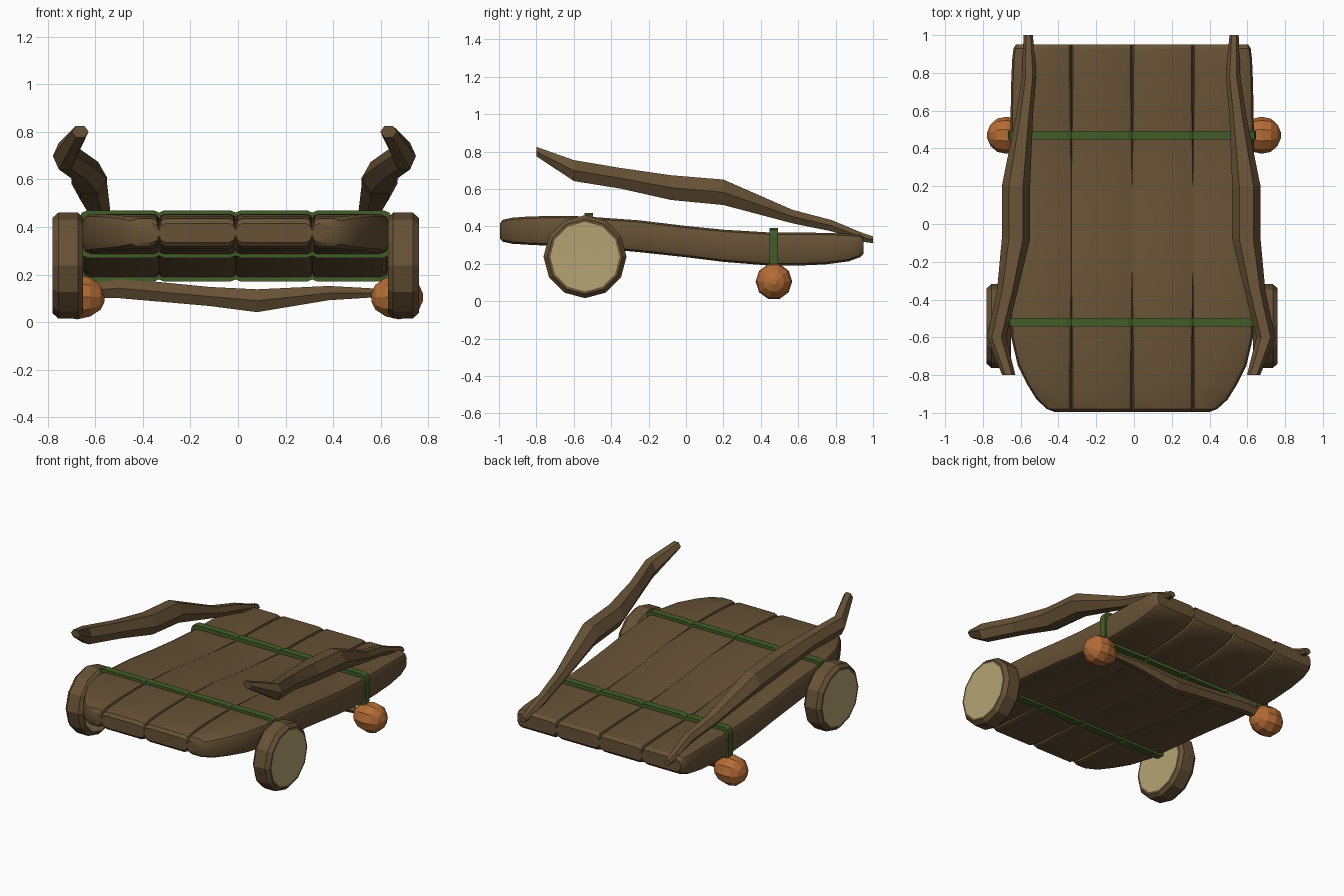
import bpy, bmesh, math

if "Cube" in bpy.data.objects:
    bpy.data.objects.remove(bpy.data.objects["Cube"])


def material(name, rgb):
    m = bpy.data.materials.new(name)
    m.diffuse_color = (*rgb, 1)
    m.use_nodes = True
    m.node_tree.nodes["Principled BSDF"].inputs["Base Color"].default_value = m.diffuse_color
    return m


BROWN = material("bark brown", (0.135, 0.083, 0.036))
BEIGE = material("cut wood beige", (0.46, 0.37, 0.17))
GREEN = material("vine green", (0.053, 0.11, 0.02))
ORANGE = material("gourd orange", (0.46, 0.15, 0.036))
CX = -0.01  # slight sideways offset of the raft


def loft(name, rings, mats, face_rule=None, smooth=False):
    """Skin a list of equal-length point rings and cap both ends."""
    bm = bmesh.new()
    vs = [[bm.verts.new(p) for p in r] for r in rings]
    n = len(rings[0])
    for i, (a, b) in enumerate(zip(vs, vs[1:])):
        for k in range(n):
            f = bm.faces.new((a[k], a[(k + 1) % n], b[(k + 1) % n], b[k]))
            if face_rule:
                f.material_index = face_rule(i)
    for i, ring in ((0, vs[0]), (len(rings) - 2, vs[-1])):
        f = bm.faces.new(ring)
        if face_rule:
            f.material_index = face_rule(i)
    bmesh.ops.recalc_face_normals(bm, faces=bm.faces)
    me = bpy.data.meshes.new(name)
    bm.to_mesh(me)
    bm.free()
    ob = bpy.data.objects.new(name, me)
    bpy.context.collection.objects.link(ob)
    for m in mats:
        me.materials.append(m)
    if smooth:
        bpy.ops.object.select_all(action='DESELECT')
        ob.select_set(True)
        bpy.context.view_layer.objects.active = ob
        bpy.ops.object.shade_smooth_by_angle(angle=math.radians(30))
    return ob


def rounded(x0, x1, z0, z1, rl, rr, y):
    """Rectangle in the xz plane with separate corner radii left and right."""
    pts = []
    for cx, cz, r, a0 in ((x1 - rr, z1, rr, 0), (x0 + rl, z1, rl, 90),
                          (x0 + rl, z0, rl, 180), (x1 - rr, z0, rr, 270)):
        cz += -r if cz == z1 else r
        for a in (0, 45, 90):
            t = math.radians(a0 + a)
            pts.append((cx + r * math.cos(t), y, cz + r * math.sin(t)))
    return pts


def oval(c, ra, rb, axis, n=6):
    """Polygon ring around c, across the y axis or the x axis."""
    pts = []
    for k in range(n):
        t = 2 * math.pi * k / n
        u, w = ra * math.cos(t), rb * math.sin(t)
        pts.append((c[0] + u, c[1], c[2] + w) if axis == 'y'
                   else (c[0], c[1] + u, c[2] + w))
    return pts


# Deck planks: y, bottom, top, outer half width, joint radius
STATIONS = [
    (-.995, .335, .415, .41, .03), (-.98, .318, .435, .45, .03),
    (-.93, .307, .446, .505, .03), (-.85, .302, .452, .555, .03),
    (-.75, .297, .455, .605, .028), (-.6, .29, .455, .64, .022),
    (-.5, .285, .45, .645, .015), (-.25, .262, .432, .647, .002),
    (0, .235, .402, .647, .002), (.2, .21, .382, .647, .002),
    (.45, .19, .367, .645, .015), (.6, .19, .367, .643, .022),
    (.75, .197, .365, .64, .028), (.87, .213, .36, .635, .03),
    (.93, .235, .355, .628, .03), (.95, .255, .34, .615, .03)]
JOINTS = (-.645, -.322, 0, .322, .645)
for i in range(4):
    rings = []
    for y, z0, z1, outer, r in STATIONS:
        x0, x1, rl, rr = JOINTS[i], JOINTS[i + 1], r, r
        if i == 0:
            x0, rl = -outer, .035
        if i == 3:
            x1, rr = outer, .035
        rings.append(rounded(x0 + CX, x1 + CX, z0, z1, rl, rr, y))
    loft(f"deck_plank_{i + 1}", rings, [BROWN], smooth=True)

# Vine lashings bulging around each plank
for label, yc, z0, z1 in (("front", -.52, .27, .47), ("rear", .47, .17, .392)):
    for i in range(4):
        x0, x1 = JOINTS[i] + CX - .012, JOINTS[i + 1] + CX + .012
        rings = [rounded(x0, x1, z0, z1, .035, .035, yc + d) for d in (-.023, .023)]
        loft(f"{label}_lashing_{i + 1}", rings, [GREEN])

# Crooked side rails: y, x, z, half width, half height
RAIL = [(1.0, .545, .328, .024, .018), (.93, .543, .345, .03, .025),
        (.78, .54, .403, .038, .03), (.57, .565, .452, .045, .036),
        (.2, .61, .582, .075, .068), (-.08, .61, .607, .075, .066),
        (-.35, .655, .657, .055, .055), (-.6, .713, .698, .05, .056),
        (-.8, .648, .80, .035, .025)]
for side, s in (("left", -1), ("right", 1)):
    rings = [oval((s * x - .015, y, z), w, h / .866, 'y') for y, x, z, w, h in RAIL]
    loft(f"{side}_rail", rings, [BROWN])

    # Log-slice wheels with pale cut faces
    prof = [(.708, .0), (.643, .05), (.641, .186), (.641, .2), (.662, .222),
            (.745, .222), (.77, .2), (.77, .186), (.768, .05)]
    rings = [oval((s * x + CX, -.54, .238), r, r, 'x', 12) for x, r in prof[1:]]
    loft(f"{side}_wheel", rings, [BROWN, BEIGE],
         face_rule=lambda i: 1 if i in (0, 6) else 0)

    # Round gourds at the rear, poles facing sideways
    prof = [(-.114, .02), (-.098, .055), (-.055, .085), (0, .098),
            (.05, .088), (.085, .056), (.103, .015)]
    rings = [oval((s * (.675 + d), .47, .105), r, r, 'x', 10) for d, r in prof]
    loft(f"{side}_gourd", rings, [ORANGE])

# Crooked rear axle stick: x, z, half thickness
AXLE = [(-.66, .13, .03), (-.5, .143, .042), (-.12, .108, .04),
        (.08, .09, .048), (.38, .122, .03), (.55, .123, .02), (.64, .115, .018)]
loft("rear_axle", [oval((x, .47, z), r, r / .866, 'x') for x, z, r in AXLE], [BROWN])
